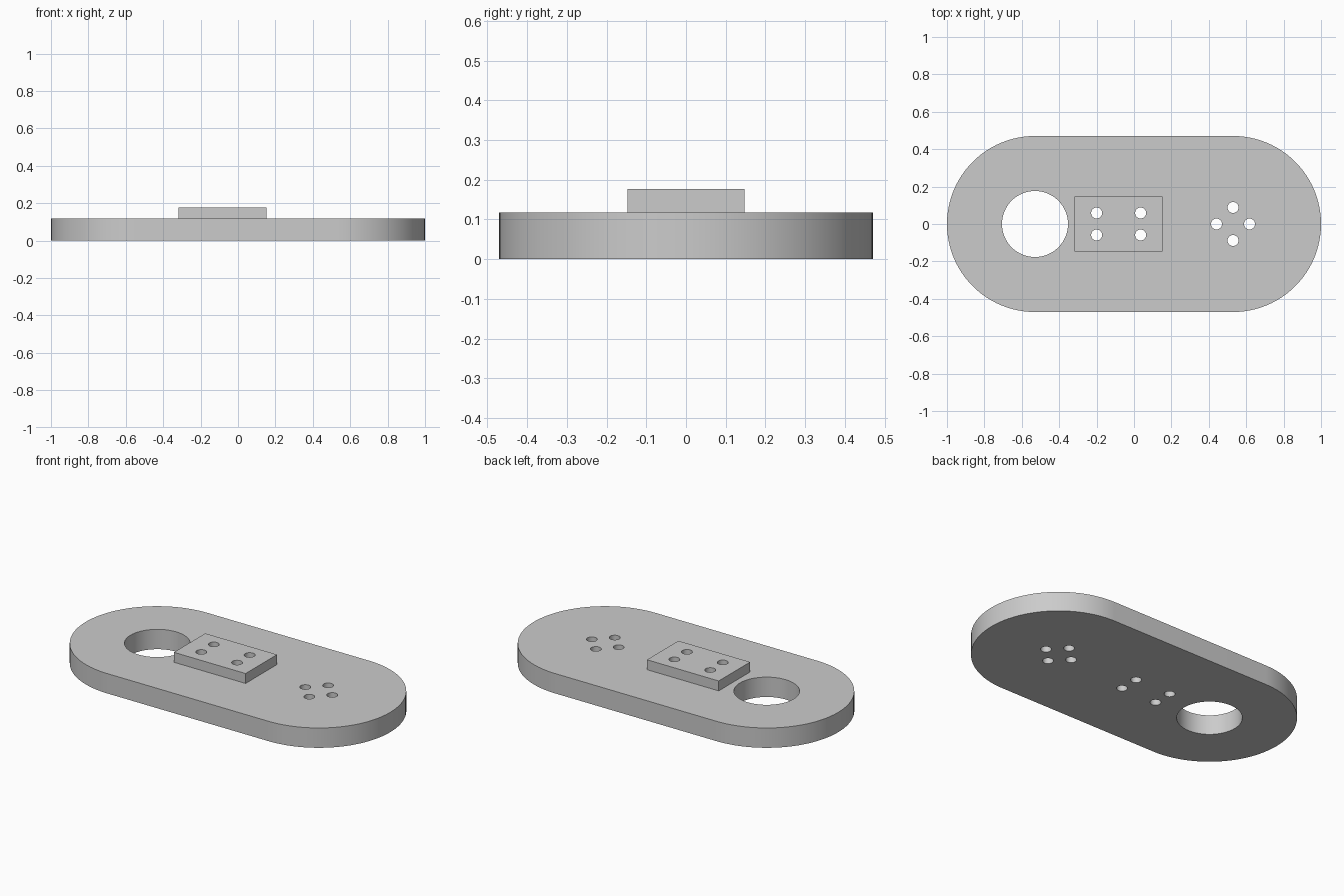
import bpy, bmesh, math
from mathutils import Matrix

cube = bpy.data.objects.get("Cube")
if cube:
    bpy.data.objects.remove(cube, do_unlink=True)

U = 1 / 85                      # one design unit
END_X, END_R = 45 * U, 40 * U   # rounded ends of the plate
PLATE_T, PAD_T = 10 * U, 5 * U
PAD_X = -7 * U

grey = bpy.data.materials.new("plain_grey")
grey.use_nodes = True
colour = (0.6, 0.6, 0.6, 1)
grey.diffuse_color = colour
grey.node_tree.nodes["Principled BSDF"].inputs["Base Color"].default_value = colour


def add_object(name, bm):
    bmesh.ops.recalc_face_normals(bm, faces=bm.faces)
    mesh = bpy.data.meshes.new(name)
    bm.to_mesh(mesh)
    bm.free()
    mesh.materials.append(grey)
    obj = bpy.data.objects.new(name, mesh)
    bpy.context.collection.objects.link(obj)
    return obj


def prism(name, outline, z0, height):
    bm = bmesh.new()
    face = bm.faces.new([bm.verts.new((x, y, z0)) for x, y in outline])
    top = bmesh.ops.extrude_face_region(bm, geom=[face])["geom"]
    bmesh.ops.translate(bm, vec=(0, 0, height),
                        verts=[g for g in top if isinstance(g, bmesh.types.BMVert)])
    return add_object(name, bm)


# Stadium-shaped plate
N = 48
outline = []
for side in (1, -1):
    for i in range(N + 1):
        a = math.pi * (i / N - 0.5)
        outline.append((side * (END_X + END_R * math.cos(a)), side * END_R * math.sin(a)))
plate = prism("base_plate", outline, 0, PLATE_T)

# Raised rectangular pad
hx, hy = 20 * U, 12.5 * U
pad = prism("raised_pad", [(PAD_X + sx * hx, sy * hy)
                           for sx, sy in ((-1, -1), (1, -1), (1, 1), (-1, 1))],
            PLATE_T, PAD_T)

# Large hole, four pad holes and a ring of four small holes
small = 2.5 * U
holes = [(-END_X, 0, 15 * U, 64)]
holes += [(PAD_X + sx * 10 * U, sy * 5 * U, small, 32) for sx in (-1, 1) for sy in (-1, 1)]
for i in range(4):
    a = i * math.pi / 2
    holes.append((END_X + 7.5 * U * math.cos(a), 7.5 * U * math.sin(a), small, 32))

bm = bmesh.new()
for x, y, r, n in holes:
    bmesh.ops.create_cone(bm, cap_ends=True, segments=n, radius1=r, radius2=r,
                          depth=1, matrix=Matrix.Translation((x, y, 0)))
cutter = add_object("hole_cutter", bm)
cutter.hide_render = True

# Drill through both parts and smooth the round walls
for obj in (plate, pad):
    mod = obj.modifiers.new("holes", "BOOLEAN")
    mod.operation = "DIFFERENCE"
    mod.solver = "EXACT"
    mod.object = cutter
    bpy.ops.object.select_all(action="DESELECT")
    obj.select_set(True)
    bpy.context.view_layer.objects.active = obj
    bpy.ops.object.modifier_apply(modifier=mod.name)
    bpy.ops.object.shade_smooth_by_angle(angle=math.radians(30))

bpy.data.objects.remove(cutter, do_unlink=True)
